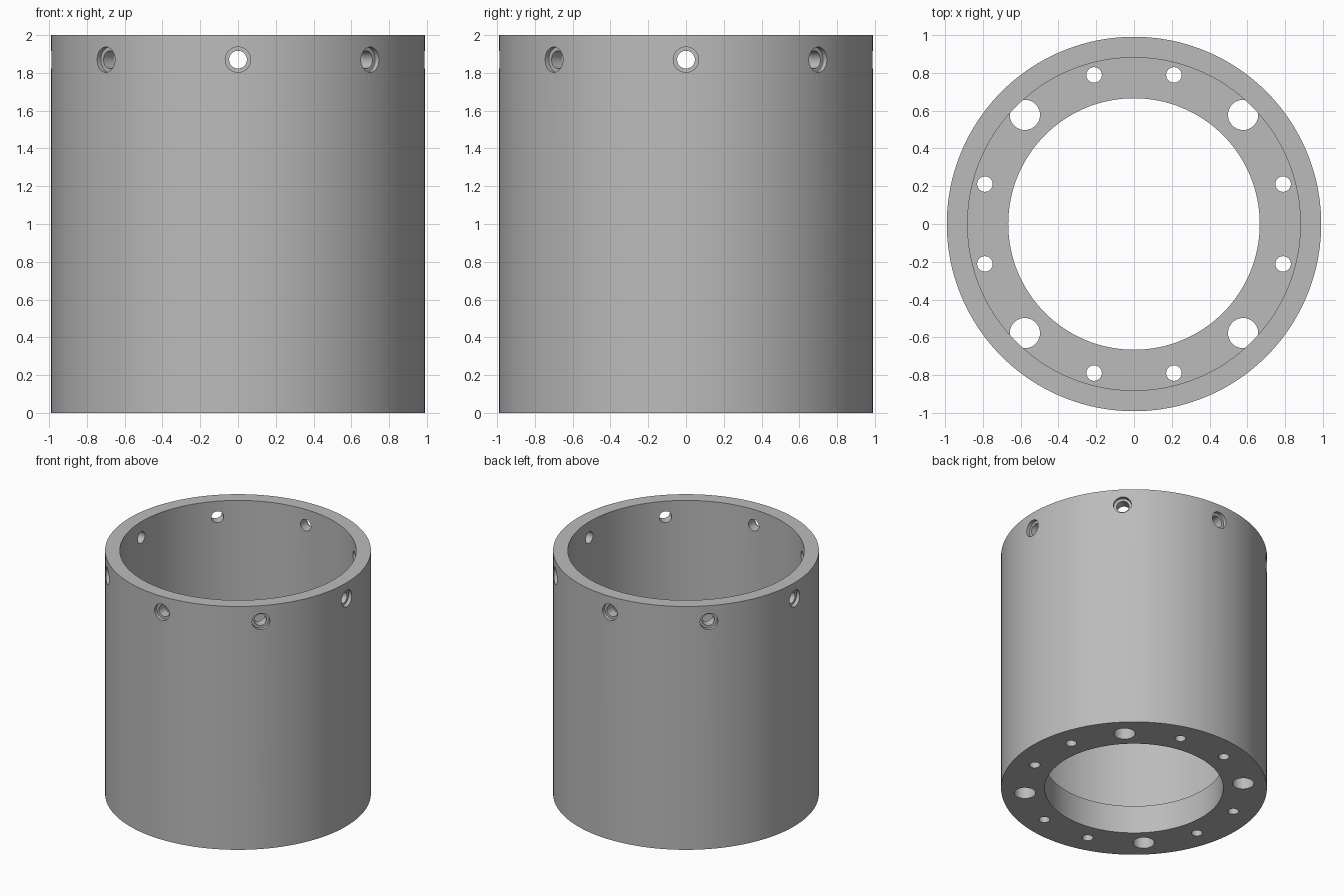
import bpy, bmesh, math
from mathutils import Matrix, Vector

if "Cube" in bpy.data.objects:
    bpy.data.objects.remove(bpy.data.objects["Cube"])

R_OUT, R_BORE, R_HOLE = 0.99, 0.88, 0.665
HEIGHT, FLANGE = 2.0, 0.23
SIDE_Z = 1.87


def rod(bm, radius, start, end, segments):
    """Add a closed cylinder between two points."""
    start, end = Vector(start), Vector(end)
    axis = end - start
    turn = axis.to_track_quat('Z', 'Y').to_matrix().to_4x4()
    bmesh.ops.create_cone(bm, cap_ends=True, segments=segments,
                          radius1=radius, radius2=radius, depth=axis.length,
                          matrix=Matrix.Translation((start + end) / 2) @ turn)


def make_object(name, rods):
    bm = bmesh.new()
    for r in rods:
        rod(bm, *r)
    mesh = bpy.data.meshes.new(name)
    bm.to_mesh(mesh)
    bm.free()
    obj = bpy.data.objects.new(name, mesh)
    bpy.context.collection.objects.link(obj)
    return obj


def cut(target, name, rods):
    """Subtract a set of cylinders and remove the cutter."""
    cutter = make_object(name, rods)
    cutter.hide_render = True
    mod = target.modifiers.new(name, 'BOOLEAN')
    mod.operation = 'DIFFERENCE'
    mod.solver = 'EXACT'
    mod.object = cutter
    bpy.context.view_layer.objects.active = target
    bpy.ops.object.modifier_apply(modifier=name)
    bpy.data.objects.remove(cutter)


def polar(radius, angle, z):
    return (radius * math.cos(angle), radius * math.sin(angle), z)


# Solid body
housing = make_object("flanged_housing", [(R_OUT, (0, 0, 0), (0, 0, HEIGHT), 160)])

# Flange bolt circle: every third hole is large; the bore cut opens them from above
bolts = []
for i in range(12):
    a = math.radians(15 + 30 * i)
    bolts.append((0.08 if i % 3 == 1 else 0.041,
                  polar(0.816, a, -0.1), polar(0.816, a, FLANGE + 0.003), 40))
cut(housing, "bolt_holes", bolts)

# Wide upper bore and narrower flange opening
cut(housing, "upper_bore", [(R_BORE, (0, 0, FLANGE), (0, 0, HEIGHT + 0.1), 160)])
cut(housing, "flange_opening", [(R_HOLE, (0, 0, -0.1), (0, 0, FLANGE + 0.1), 128)])

# Eight counterbored screw holes around the rim
angles = [math.radians(45 * i) for i in range(8)]
cut(housing, "screw_holes", [(0.047, polar(0.75, a, SIDE_Z), polar(1.1, a, SIDE_Z), 40)
                             for a in angles])
cut(housing, "counterbores", [(0.067, polar(0.96, a, SIDE_Z), polar(1.1, a, SIDE_Z), 40)
                              for a in angles])

# Plain grey finish
grey = bpy.data.materials.new("plain_grey")
grey.diffuse_color = (0.5, 0.5, 0.5, 1)
grey.use_nodes = True
grey.node_tree.nodes["Principled BSDF"].inputs["Base Color"].default_value = grey.diffuse_color
housing.data.materials.clear()
housing.data.materials.append(grey)
for p in housing.data.polygons:
    p.material_index = 0

bpy.ops.object.select_all(action='DESELECT')
housing.select_set(True)
bpy.context.view_layer.objects.active = housing
bpy.ops.object.shade_smooth_by_angle(angle=math.radians(30))
